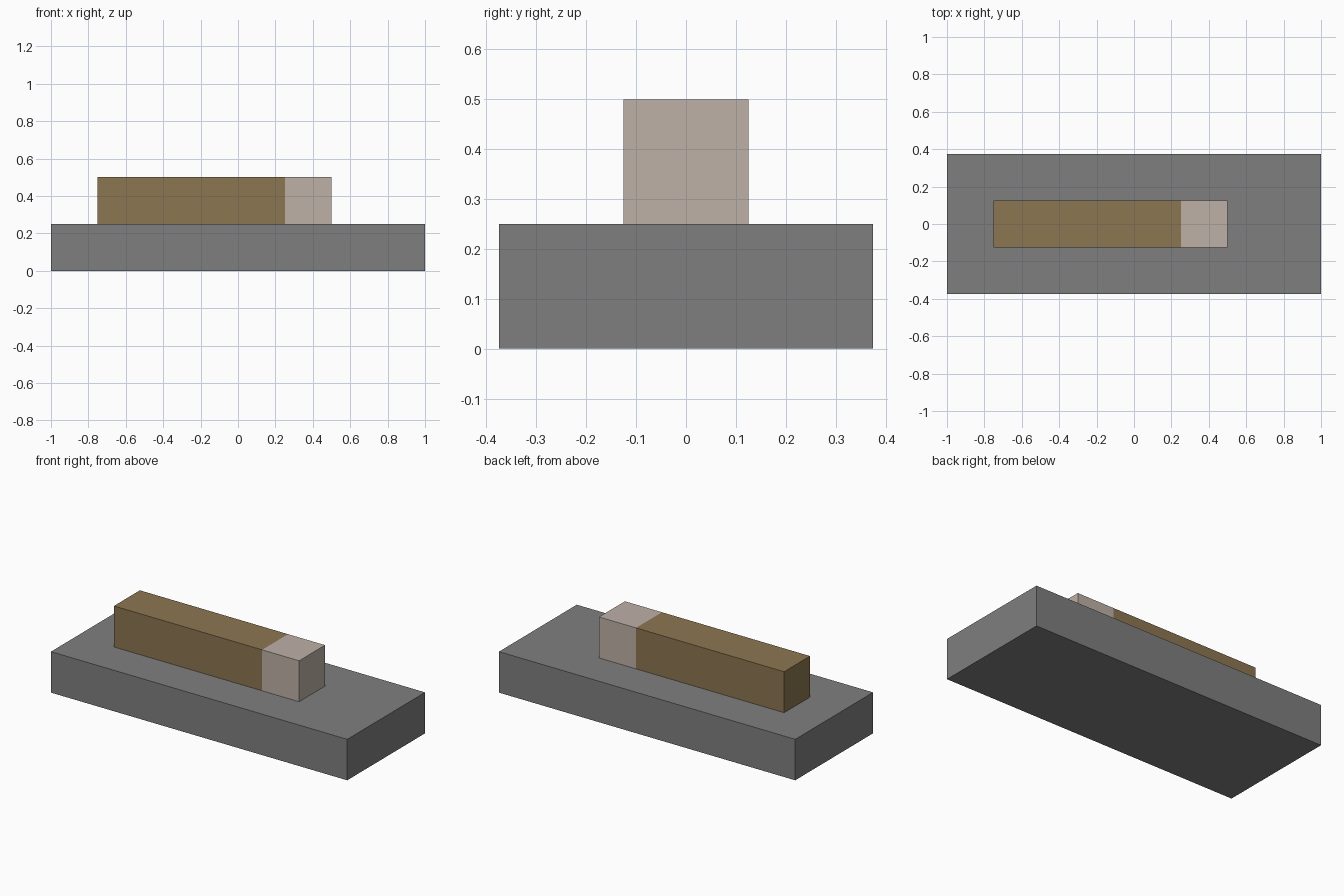
import bpy

cube = bpy.data.objects.get("Cube")
if cube:
    bpy.data.objects.remove(cube, do_unlink=True)


def material(name, rgb):
    mat = bpy.data.materials.new(name)
    mat.use_nodes = True
    color = (*rgb, 1.0)
    mat.diffuse_color = color
    mat.node_tree.nodes["Principled BSDF"].inputs["Base Color"].default_value = color
    return mat


def box(name, low, high, mat):
    """Flat-faced box between two opposite corners."""
    center = [(a + b) / 2 for a, b in zip(low, high)]
    size = [b - a for a, b in zip(low, high)]
    bpy.ops.mesh.primitive_cube_add(size=1, location=center)
    obj = bpy.context.object
    obj.name = name
    obj.scale = size
    bpy.ops.object.transform_apply(location=False, rotation=False, scale=True)
    obj.data.materials.append(mat)
    return obj


gray = material("stone gray", (0.212, 0.212, 0.212))
brown = material("wood brown", (0.262, 0.181, 0.082))
beige = material("pale beige", (0.515, 0.440, 0.386))

# Wide slab underneath
box("base_slab", (-1, -0.375, 0), (1, 0.375, 0.25), gray)

# Bar on top: long handle and short pale tip
box("bar_handle", (-0.75, -0.125, 0.25), (0.25, 0.125, 0.5), brown)
box("bar_tip", (0.25, -0.125, 0.25), (0.5, 0.125, 0.5), beige)
